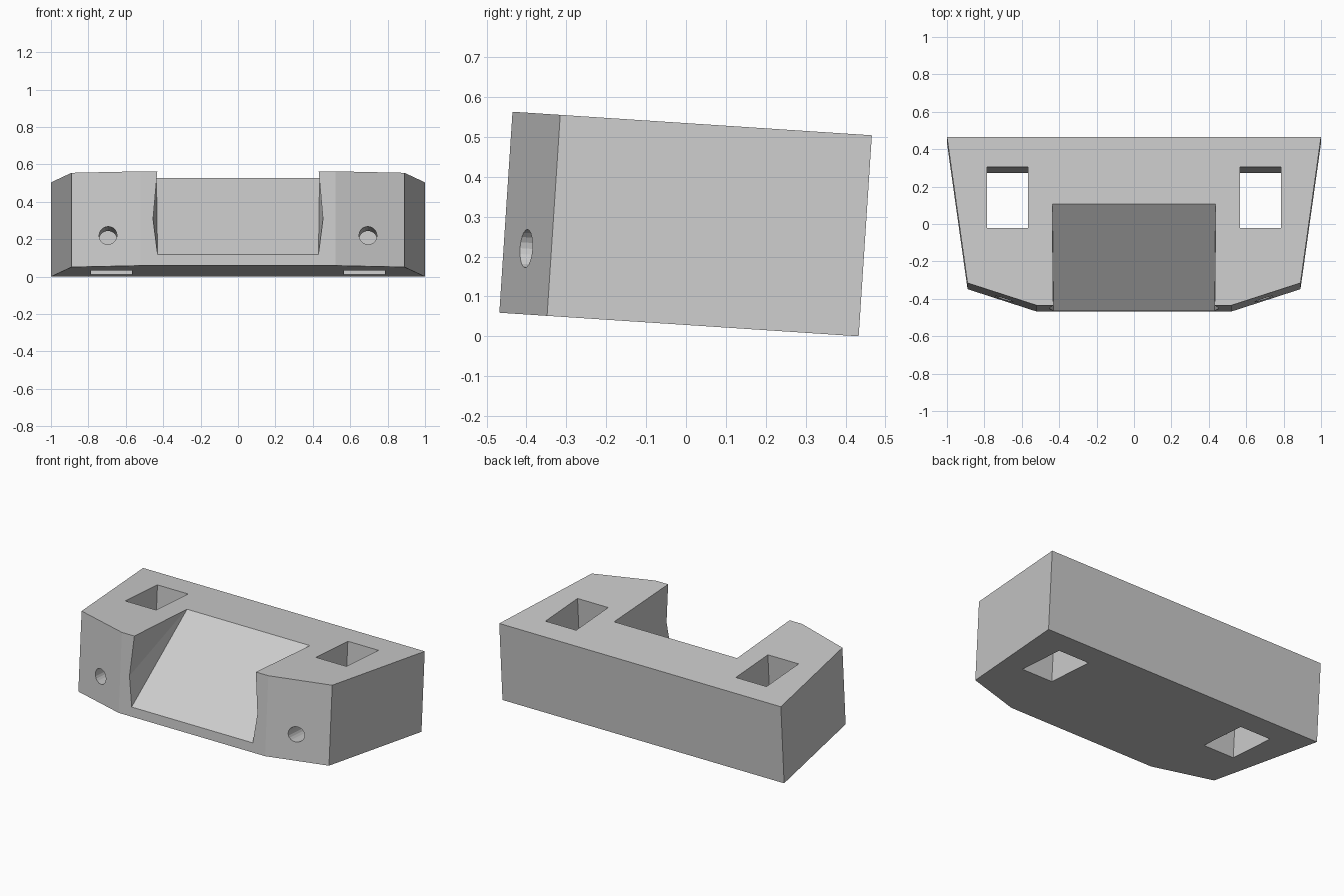
import bpy, bmesh, math
from mathutils import Matrix, Vector

if "Cube" in bpy.data.objects:
    bpy.data.objects.remove(bpy.data.objects["Cube"])

# The whole block leans slightly; parts are built upright, then tilted
TILT = Matrix.Translation((0, 0.433, 0)) @ Matrix.Rotation(math.radians(-3.75), 4, 'X')
H = 0.505


def finish(name, bm):
    bmesh.ops.recalc_face_normals(bm, faces=bm.faces)
    bm.transform(TILT)
    mesh = bpy.data.meshes.new(name)
    bm.to_mesh(mesh)
    bm.free()
    ob = bpy.data.objects.new(name, mesh)
    bpy.context.collection.objects.link(ob)
    return ob


def prism(name, outline, z0, z1):
    bm = bmesh.new()
    face = bm.faces.new([bm.verts.new((x, y, z0)) for x, y in outline])
    ext = bmesh.ops.extrude_face_region(bm, geom=[face])["geom"]
    verts = [g for g in ext if isinstance(g, bmesh.types.BMVert)]
    bmesh.ops.translate(bm, vec=(0, 0, z1 - z0), verts=verts)
    return finish(name, bm)


def cut(body, cutter):
    mod = body.modifiers.new(cutter.name, 'BOOLEAN')
    mod.operation = 'DIFFERENCE'
    mod.solver = 'EXACT'
    mod.object = cutter
    cutter.hide_render = True
    bpy.context.view_layer.objects.active = body
    bpy.ops.object.modifier_apply(modifier=mod.name)
    bpy.data.objects.remove(cutter)


# Tapered body with angled front corners
half = [(1.0, 0.0), (0.89, -0.783), (0.52, -0.903)]
body = prism("bracket_block", half + [(-x, y) for x, y in reversed(half)], 0, H)

# Ramped centre notch, slightly bulged halfway up its front edges
top, low = Vector((-0.361, H)), Vector((-0.903, 0.06))
over = (top - low) * 0.03
a, b = top + over, low - over
bm = bmesh.new()
for s in (-1, 1):
    for x, y, z in ((0.436, a.x, a.y), (0.43, b.x, b.y),
                    (0.43, -0.92, H + 0.015), (0.455, -0.92, 0.24)):
        bm.verts.new((s * x, y, z))
bmesh.ops.convex_hull(bm, input=bm.verts)
cut(body, finish("ramp_notch", bm))

for s in (-1, 1):
    # Rectangular slot right through the block
    slot = [(s * 0.567, -0.162), (s * 0.785, -0.162), (s * 0.785, -0.488), (s * 0.567, -0.488)]
    cut(body, prism("strap_slot", slot, -0.1, H + 0.1))

    # Round hole from the angled face into the slot
    bm = bmesh.new()
    bmesh.ops.create_cone(bm, cap_ends=True, segments=20, radius1=0.048, radius2=0.048, depth=0.6)
    bm.transform(Matrix.Translation((s * 0.695, -0.73, 0.165))
                 @ Matrix.Rotation(math.radians(90), 4, 'X'))
    cut(body, finish("screw_hole", bm))
